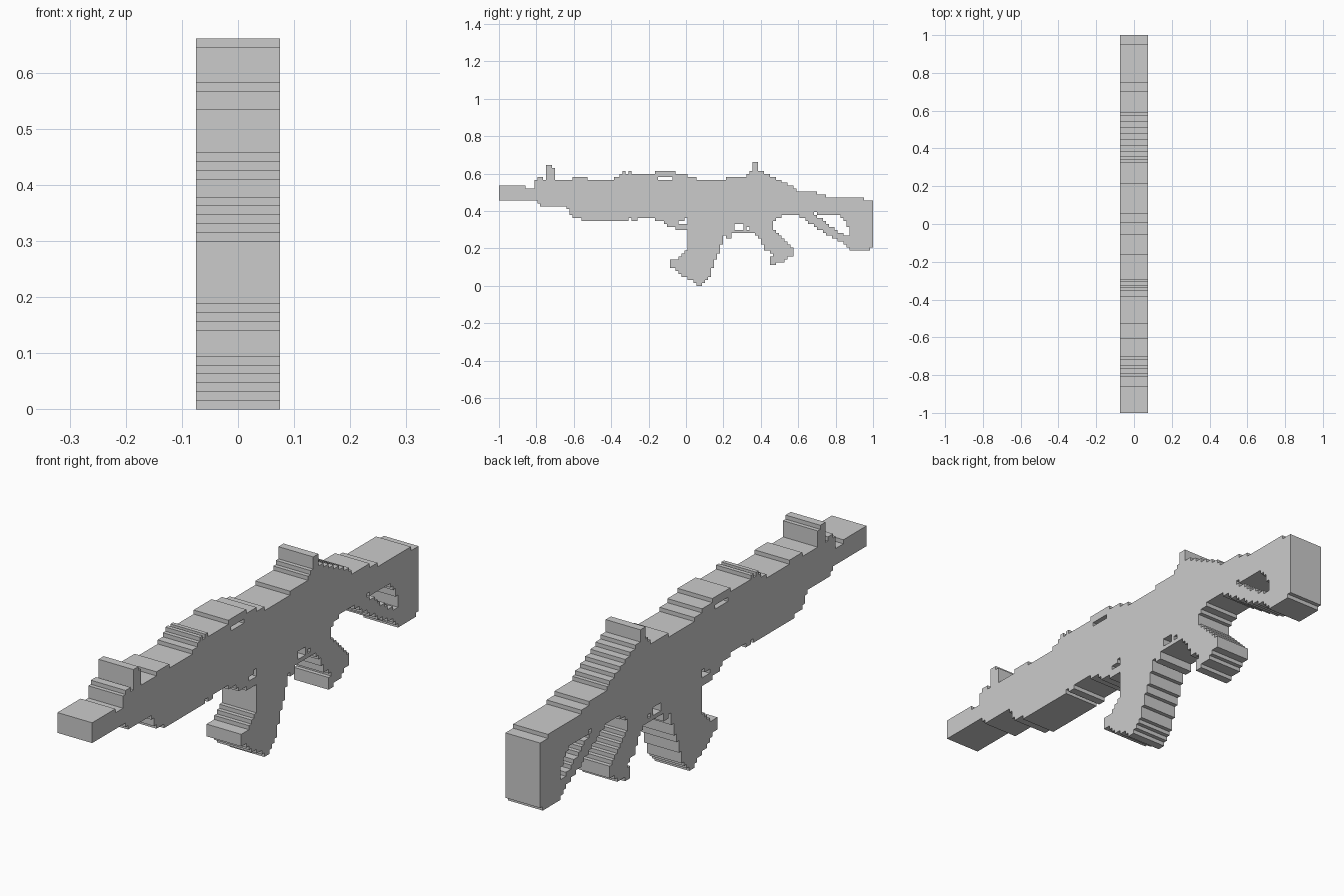
import bpy, bmesh

if "Cube" in bpy.data.objects:
    bpy.data.objects.remove(bpy.data.objects["Cube"])

# Flat stepped model: every part is a set of grid cells (i along y, k along z), extruded in x.
CELL = 2 / 127
HALF = 0.0745
owner = {}          # cell -> part name


def steps(name, start, bottoms, tops):
    """Fill columns between two stepped lines, each given as (end column, height) runs."""
    def height(runs, i):
        return next(h for end, h in runs if i < end)
    for i in range(start, tops[-1][0]):
        for k in range(height(bottoms, i), height(tops, i)):
            owner.setdefault((i, k), name)


def box(name, i0, i1, k0, k1):
    steps(name, i0, [(i1, k0)], [(i1, k1)])


def shape(name, pts):
    """Fill the cells whose centre lies inside a slanted outline."""
    for i in range(127):
        for k in range(42):
            y, z, inside = i + 0.5, k + 0.5, False
            for (y0, z0), (y1, z1) in zip(pts, pts[1:] + pts[:1]):
                if (z0 > z) != (z1 > z) and y < y0 + (z - z0) * (y1 - y0) / (z1 - z0):
                    inside = not inside
            if inside:
                owner.setdefault((i, k), name)


def cut(i0, i1, k0, k1):
    for i in range(i0, i1):
        for k in range(k0, k1):
            owner.pop((i, k), None)


# Barrel and front sight
steps("barrel", 0, [(13, 29)], [(9, 34), (12, 33), (13, 36)])
box("front_sight", 16, 18, 36, 41)
box("front_sight", 18, 19, 36, 40)

# Handguard
steps("handguard", 13,
      [(14, 28), (23, 27), (24, 26), (25, 24), (28, 23), (44, 22), (45, 23), (47, 22), (53, 23)],
      [(15, 37), (25, 36), (30, 37), (39, 36), (41, 37), (42, 38), (43, 39), (44, 38),
       (45, 39), (53, 38)])

# Receiver with its narrow slots
steps("receiver", 53,
      [(56, 22), (57, 21), (60, 20), (64, 19), (92, 18)],
      [(60, 39), (64, 38), (67, 37), (77, 36), (84, 37), (92, 38)])
cut(54, 59, 36, 37)
cut(61, 64, 21, 22)
cut(63, 64, 22, 23)

# Rear sight
box("rear_sight", 85, 90, 38, 39)
box("rear_sight", 86, 88, 39, 42)

# Magazine
shape("magazine", [(64.6, 19), (64.2, 14), (63.4, 11.5), (62, 10), (58.4, 8.6), (58.4, 6),
                   (61, 5), (63, 3), (66, 1.5), (67, 0), (69, 0), (70, 1.5), (72, 3.2),
                   (72.6, 6), (74, 10), (75.4, 14), (77, 18.5)])

# Trigger guard
box("trigger_guard", 76, 79, 17, 18)
box("trigger_guard", 77, 79, 16, 17)
cut(80, 83, 19, 21)
cut(84, 85, 19, 20)

# Pistol grip
shape("grip", [(86, 19), (88, 17), (89.2, 15), (90.5, 12.5), (92.6, 11), (92.6, 10),
               (91.6, 9), (91.6, 7), (94, 7), (94, 8), (97, 8.5), (98, 10), (100, 10.2),
               (100, 12), (98, 14.5), (96, 17), (93.6, 19), (92.6, 21), (92.6, 22.5),
               (96, 24), (92, 25)])
box("grip", 92, 94, 22, 24)
box("grip", 94, 96, 23, 24)
cut(87, 92, 18, 18)

# Stock: top rail, butt and slanted strut
steps("stock", 92,
      [(116, 24), (117, 23), (118, 22), (119, 20), (126, 12), (127, 13)],
      [(94, 37), (96, 36), (98, 35), (100, 34), (101, 33), (108, 32), (111, 31),
       (124, 30), (127, 29)])
shape("stock_strut", [(101, 24.6), (104, 22.4), (108, 19.8), (111, 17.4), (116, 15),
                      (119, 13), (119, 16.4), (116, 18), (113, 20), (110, 22.2), (107, 24.2)])
cut(107, 108, 24, 25)

# Turn each part's cells into outer faces only
for name in sorted(set(owner.values())):
    bm = bmesh.new()
    cache = {}

    def vert(i, k, side):
        key = (i, k, side)
        if key not in cache:
            cache[key] = bm.verts.new((side * HALF, i * CELL - 1, k * CELL))
        return cache[key]

    for (i, k) in [c for c, n in owner.items() if n == name]:
        ring = [(i, k), (i + 1, k), (i + 1, k + 1), (i, k + 1)]
        bm.faces.new([vert(*p, 1) for p in ring])
        bm.faces.new([vert(*p, -1) for p in reversed(ring)])
        around = [(i, k - 1), (i + 1, k), (i, k + 1), (i - 1, k)]
        for a, b, beside in zip(ring, ring[1:] + ring[:1], around):
            if beside not in owner:
                bm.faces.new([vert(*a, 1), vert(*a, -1), vert(*b, -1), vert(*b, 1)])
    bmesh.ops.dissolve_limit(bm, angle_limit=0.01, verts=bm.verts, edges=bm.edges)
    mesh = bpy.data.meshes.new(name)
    bm.to_mesh(mesh)
    bm.free()
    bpy.context.collection.objects.link(bpy.data.objects.new(name, mesh))
